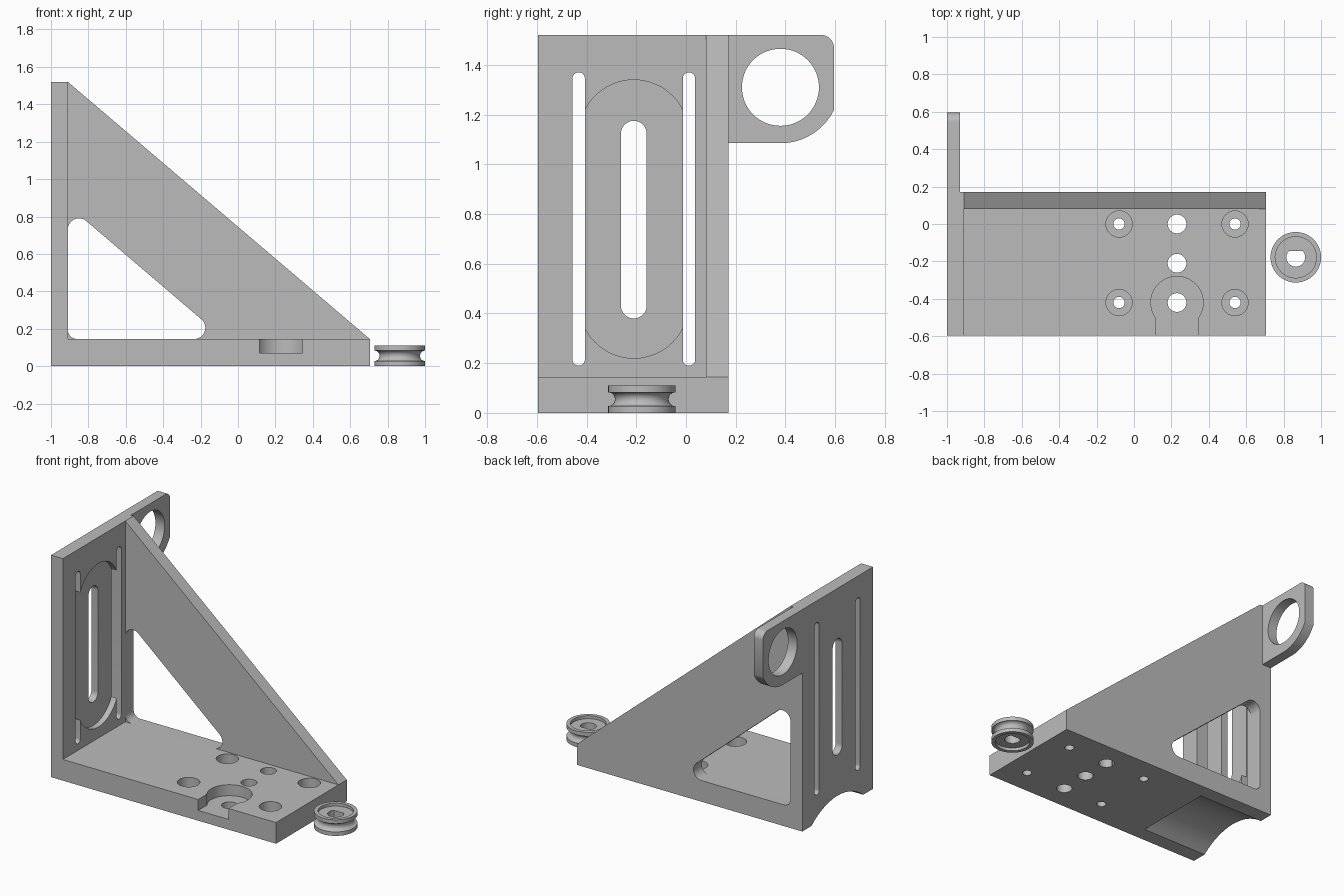
import bpy, bmesh
from math import sin, cos, pi, radians, sqrt, asin, degrees
from mathutils import Matrix

cube = bpy.data.objects.get("Cube")
if cube:
    bpy.data.objects.remove(cube, do_unlink=True)

grey = bpy.data.materials.new("plain grey")
grey.use_nodes = True
COLOR = (0.5, 0.5, 0.5, 1)
grey.diffuse_color = COLOR
grey.node_tree.nodes["Principled BSDF"].inputs["Base Color"].default_value = COLOR


def arc(cx, cy, r, start, end, steps=24):
    angles = [radians(start + (end - start) * i / steps) for i in range(steps + 1)]
    return [(cx + r * cos(a), cy + r * sin(a)) for a in angles]


def circle(cx, cy, r):
    return arc(cx, cy, r, 0, 360, 64)[:-1]


def rect(a0, b0, a1, b1):
    return [(a0, b0), (a1, b0), (a1, b1), (a0, b1)]


def stadium(cx, low, high, r):
    """Upright slot outline; low and high are its outer ends."""
    return arc(cx, high - r, r, 0, 180) + arc(cx, low + r, r, 180, 360)


def finish(name, bm):
    bmesh.ops.recalc_face_normals(bm, faces=bm.faces)
    mesh = bpy.data.meshes.new(name)
    bm.to_mesh(mesh)
    bm.free()
    mesh.materials.append(grey)
    obj = bpy.data.objects.new(name, mesh)
    bpy.context.collection.objects.link(obj)
    return obj


def prism(name, outline, axis, low, high):
    """Extrude a 2D outline along one axis."""
    place = {"x": lambda a, b, h: (h, a, b),
             "y": lambda a, b, h: (a, h, b),
             "z": lambda a, b, h: (a, b, h)}[axis]
    bm = bmesh.new()
    ends = [[bm.verts.new(place(a, b, h)) for a, b in outline] for h in (low, high)]
    for ring in ends:
        bm.faces.new(ring)
    for i in range(len(outline)):
        j = (i + 1) % len(outline)
        bm.faces.new((ends[0][i], ends[0][j], ends[1][j], ends[1][i]))
    return finish(name, bm)


def activate(obj):
    bpy.ops.object.select_all(action="DESELECT")
    obj.select_set(True)
    bpy.context.view_layer.objects.active = obj


def cut(obj, outline, axis, low, high):
    cutter = prism("cutter", outline, axis, low, high)
    cutter.hide_render = True
    mod = obj.modifiers.new("cut", "BOOLEAN")
    mod.operation, mod.solver, mod.object = "DIFFERENCE", "EXACT", cutter
    activate(obj)
    bpy.ops.object.modifier_apply(modifier=mod.name)
    bpy.data.objects.remove(cutter, do_unlink=True)


LEFT, INNER, RIGHT = -1.0, -0.91, 0.705
FRONT, WEB, BACK = -0.595, 0.08, 0.17
FLOOR, TOP = 0.145, 1.52
MID = -0.21

# Base plate with screw holes
base = prism("base_plate", rect(LEFT, FRONT, RIGHT, WEB), "z", 0, FLOOR)
for x in (-0.08, 0.54):
    for y in (0, -0.42):
        cut(base, circle(x, y, 0.03), "z", -0.1, 0.3)
        cut(base, circle(x, y, 0.07), "z", 0.065, 0.3)
for y in (0, MID, -0.42):
    cut(base, circle(0.23, y, 0.05), "z", -0.1, 0.3)

# Keyhole pocket open to the front edge
neck, r = 0.115, 0.14
a = degrees(asin(sqrt(r * r - neck * neck) / r))
keyhole = arc(0.23, -0.42, r, -a, 180 + a, 40) + [(0.23 - neck, -0.7), (0.23 + neck, -0.7)]
cut(base, keyhole, "z", 0.07, 0.3)

# Arched relief under the base
half, depth = 0.28, 0.1
r = (half * half + depth * depth) / (2 * depth)
cut(base, circle(MID, depth - r, r), "x", -1.1, -0.5)

# Upright plate with recess and slots
plate = prism("upright_plate", rect(FRONT, FLOOR, WEB, TOP), "x", LEFT, INNER)
cut(plate, stadium(MID, 0.22, 1.34, 0.22), "x", -0.95, -0.8)
cut(plate, stadium(MID, 0.38, 1.175, 0.052), "x", -1.1, -0.8)
for side in (-1, 1):
    cut(plate, stadium(MID + side * 0.222, 0.19, 1.37, 0.025), "x", -1.1, -0.8)

# Triangular side web with rounded window
web = prism("side_web", [(LEFT, 0), (RIGHT, 0), (RIGHT, FLOOR), (INNER, TOP), (LEFT, TOP)],
            "y", WEB, BACK)
slant = 49.5
window = (arc(-0.235, 0.205, 0.06, -90, slant) + arc(-0.85, 0.73, 0.06, slant, 180)
          + arc(-0.86, 0.195, 0.05, 180, 270))
cut(web, window, "y", 0, 0.3)

# Ring tab on the back edge
tab_outline = ([(BACK, TOP), (BACK, 1.085)] + arc(0.38, 1.325, 0.24, -90, -26.4)
               + arc(0.545, 1.47, 0.05, 0, 90))
tab = prism("ring_tab", tab_outline, "x", LEFT, -0.93)
cut(tab, circle(0.38, 1.31, 0.155), "x", -1.1, -0.8)

# Grooved wheel: lathe one half profile, recessed on both sides
rim, hub, high, lip = 0.135, 0.11, 0.11, 0.027
groove = [(rim - 0.027 * sin(t * pi / 12), high / 2 - 0.028 * cos(t * pi / 12)) for t in range(13)]
profile = ([(0, 0.02), (hub, 0.02), (hub, 0), (rim, 0), (rim, lip)] + groove[1:-1]
           + [(rim, high - lip), (rim, high), (hub, high), (hub, 0.09), (0, 0.09)])
bm = bmesh.new()
verts = [bm.verts.new((p, 0, z)) for p, z in profile]
edges = [bm.edges.new(pair) for pair in zip(verts, verts[1:])]
bmesh.ops.spin(bm, geom=verts + edges, cent=(0, 0, 0), axis=(0, 0, 1),
               angle=2 * pi, steps=64, use_duplicate=False)
bmesh.ops.remove_doubles(bm, verts=bm.verts, dist=0.0002)
bmesh.ops.transform(bm, matrix=Matrix.Translation((0.865, -0.178, 0)), verts=bm.verts)
wheel = finish("grooved_wheel", bm)
cut(wheel, arc(0.865, -0.178, 0.05, 138, 402, 40), "z", -0.1, 0.3)

# Smooth the curved walls, keep the machined edges crisp
for obj in (base, plate, web, tab, wheel):
    activate(obj)
    bpy.ops.object.shade_smooth_by_angle(angle=radians(30))
